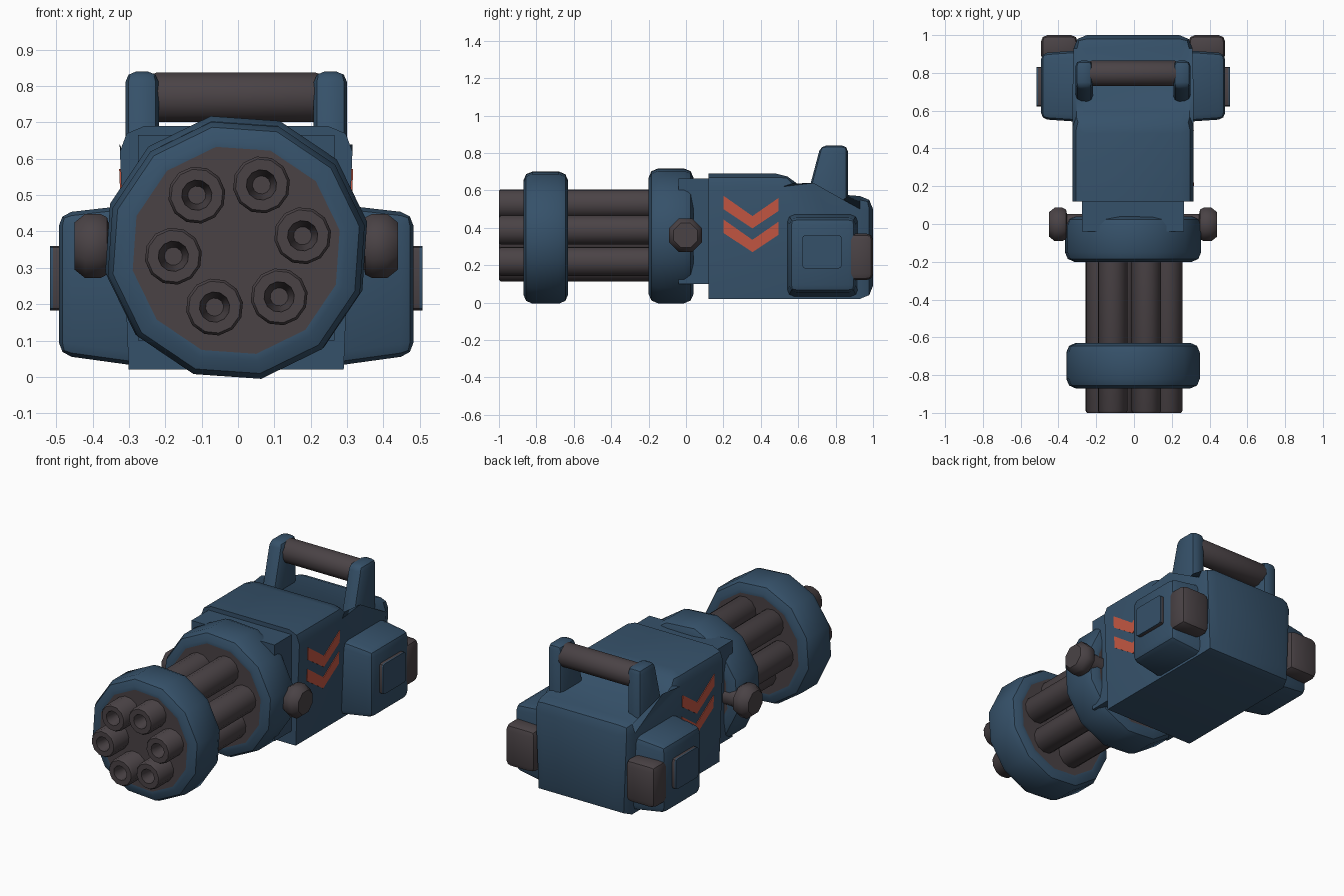
import bpy, bmesh, math
from mathutils import Vector

if "Cube" in bpy.data.objects:
    bpy.data.objects.remove(bpy.data.objects["Cube"])

CX = -0.005  # whole model sits a touch left of centre


def material(name, rgb):
    m = bpy.data.materials.new(name)
    m.diffuse_color = (*rgb, 1)
    m.use_nodes = True
    m.node_tree.nodes["Principled BSDF"].inputs["Base Color"].default_value = m.diffuse_color
    return m


BLUE = material("steel_blue", (0.036, 0.082, 0.142))
GREY = material("gunmetal_grey", (0.068, 0.055, 0.060))
ORANGE = material("marking_orange", (0.55, 0.095, 0.055))


def finish(name, bm, mats, angle=40):
    bmesh.ops.translate(bm, verts=bm.verts, vec=(CX, 0, 0))
    bmesh.ops.recalc_face_normals(bm, faces=bm.faces)
    me = bpy.data.meshes.new(name)
    bm.to_mesh(me)
    bm.free()
    for m in mats:
        me.materials.append(m)
    ob = bpy.data.objects.new(name, me)
    bpy.context.collection.objects.link(ob)
    bpy.ops.object.select_all(action='DESELECT')
    ob.select_set(True)
    bpy.context.view_layer.objects.active = ob
    bpy.ops.object.shade_smooth_by_angle(angle=math.radians(angle))
    return ob


def lathe(name, profile, n, rot, axis, center, mats, idx=None, angle=40):
    """Spin (radius, position along axis) points; idx gives the material of each band."""
    bm = bmesh.new()
    rings = []
    for r, a in profile:
        ring = []
        for i in range(n):
            t = math.radians(rot) + 2 * math.pi * i / n
            c, s = r * math.cos(t), r * math.sin(t)
            p = Vector((c, a, s)) if axis == 'Y' else Vector((a, c, s))
            ring.append(bm.verts.new(p + Vector(center)))
        rings.append(ring)
    idx = idx or [0] * (len(profile) + 1)
    bm.faces.new(rings[0]).material_index = idx[0]
    bm.faces.new(rings[-1]).material_index = idx[-1]
    for k in range(len(rings) - 1):
        a, b = rings[k], rings[k + 1]
        for i in range(n):
            j = (i + 1) % n
            bm.faces.new((a[i], a[j], b[j], b[i])).material_index = idx[k + 1]
    return finish(name, bm, mats, angle)


def prism(name, pts, xa, xb, mat, bevel=0, pick=None, seg=2):
    """Side outline (y, z) stretched between x = xa(y, z) and x = xb(y, z)."""
    bm = bmesh.new()
    a = [bm.verts.new((xa(y, z), y, z)) for y, z in pts]
    b = [bm.verts.new((xb(y, z), y, z)) for y, z in pts]
    bm.faces.new(a)
    bm.faces.new(b)
    for i in range(len(pts)):
        j = (i + 1) % len(pts)
        bm.faces.new((a[i], a[j], b[j], b[i]))
    if bevel:
        edges = [e for e in bm.edges if not pick or pick(e)]
        bmesh.ops.bevel(bm, geom=edges, offset=bevel, segments=seg,
                        profile=0.5, affect='EDGES', clamp_overlap=True)
    return finish(name, bm, [mat])


def rect(y0, y1, z0, z1):
    return [(y0, z0), (y1, z0), (y1, z1), (y0, z1)]


def const(v):
    return lambda y, z: v


def half_width(y, z):  # body flares slightly toward the top
    return 0.295 + 0.04 * z


# Main body: keep the front rim, lower side edges and inner corner sharp
def body_edge(e):
    p, q = (v.co for v in e.verts)
    front = p.y < 0.13 and q.y < 0.13
    low = p.z < 0.03 and q.z < 0.03 and abs(p.x - q.x) < 0.1
    inner = abs(p.y - 0.65) < 0.01 and abs(q.y - 0.65) < 0.01
    return not (front or low or inner)


prism("body", [(0.12, 0.02), (1, 0.02), (1, 0.57), (0.65, 0.57), (0.55, 0.69), (0.12, 0.69)],
      lambda y, z: -half_width(y, z), half_width, BLUE, 0.07, body_edge)

# Neck block behind the rear ring
prism("neck", rect(-0.04, 0.14, 0.1, 0.665), const(-0.27), const(0.27), BLUE)

# Two barrel clamps with grey end discs
for name, r, y0, y1, z in (("front_ring", 0.36, -0.87, -0.63, 0.348),
                           ("rear_ring", 0.367, -0.2, 0.04, 0.357)):
    prof = [(r - 0.07, y0), (r - 0.05, y0), (r - 0.015, y0 + 0.015), (r, y0 + 0.05),
            (r, y1 - 0.05), (r - 0.015, y1 - 0.015), (r - 0.05, y1), (r - 0.07, y1)]
    lathe(name, prof, 12, 11, 'Y', (0, 0, z), [BLUE, GREY], [1] + [0] * 7 + [1])

# Six hollow barrels
for k in range(6):
    t = math.radians(9 + 60 * k)
    c = (0.005 + 0.18 * math.cos(t), 0, 0.36 + 0.18 * math.sin(t))
    lathe("barrel_%d" % (k + 1),
          [(0.025, -0.9), (0.042, -1), (0.072, -1), (0.079, -0.99), (0.079, -0.05)],
          12, 9, 'Y', c, [GREY])

# Carry handle
prism_bar = [(0.062, -0.24), (0.07, -0.22), (0.07, 0.22), (0.062, 0.24)]
lathe("handle_grip", prism_bar, 12, 15, 'X', (0, 0.797, 0.769), [GREY])

# Orange chevron shapes, upper and lower
chevron = [(0.2, 0.572), (0.355, 0.463), (0.495, 0.56),
           (0.495, 0.49), (0.355, 0.397), (0.2, 0.5)]

for s, side in ((-1, "left"), (1, "right")):
    # Handle upright
    prism("handle_post_" + side,
          [(0.63, 0.5), (0.865, 0.5), (0.865, 0.84), (0.72, 0.84)],
          const(s * 0.213), const(s * 0.305), BLUE, 0.03,
          lambda e: min(v.co.z for v in e.verts) > 0.6 or
          abs(e.verts[0].co.z - e.verts[1].co.z) > 0.1)

    # Pivot knob: stem and octagonal head
    lathe("pivot_knob_" + side,
          [(0.06, s * 0.25), (0.06, s * 0.35), (0.085, s * 0.355), (0.096, s * 0.375),
           (0.096, s * 0.415), (0.07, s * 0.445)],
          8, 22.5, 'X', (0, -0.002, 0.36), [GREY], angle=50)

    # Side pod, narrowing outward
    bm = bmesh.new()
    bmesh.ops.create_cube(bm, size=1)
    for v in bm.verts:
        out = v.co.x * s > 0
        v.co.x = s * (0.488 if out else 0.27)
        v.co.y = 0.73 + math.copysign(0.175 if out else 0.19, v.co.y)
        if v.co.z > 0:
            v.co.z = 0.45 if out else 0.475
        else:
            v.co.z = 0.06 if out else 0.03
    bmesh.ops.bevel(bm, geom=[e for e in bm.edges
                              if max(v.co.x * s for v in e.verts) > 0.4],
                    offset=0.035, segments=2, profile=0.5, affect='EDGES')
    finish("side_pod_" + side, bm, [BLUE])

    # Raised cover: grey rim with blue face
    prism("pod_cover_rim_" + side, rect(0.622, 0.832, 0.183, 0.36),
          const(s * 0.47), const(s * 0.504), GREY, 0.015,
          lambda e: abs(e.verts[0].co.x - e.verts[1].co.x) > 0.01)
    prism("pod_cover_face_" + side, rect(0.622, 0.832, 0.183, 0.36),
          const(s * 0.504), const(s * 0.512), BLUE, 0.015,
          lambda e: abs(e.verts[0].co.x - e.verts[1].co.x) > 0.005)

    # Rear cap
    prism("rear_cap_" + side, rect(0.86, 1.0, 0.12, 0.37),
          const(s * 0.293), const(s * 0.488), GREY, 0.035)

    # Painted chevrons
    for n, dz in (("upper", 0), ("lower", -0.127)):
        prism("chevron_%s_%s" % (n, side), [(y, z + dz) for y, z in chevron],
              lambda y, z: s * (half_width(y, z) - 0.003),
              lambda y, z: s * (half_width(y, z) + 0.004), ORANGE)
